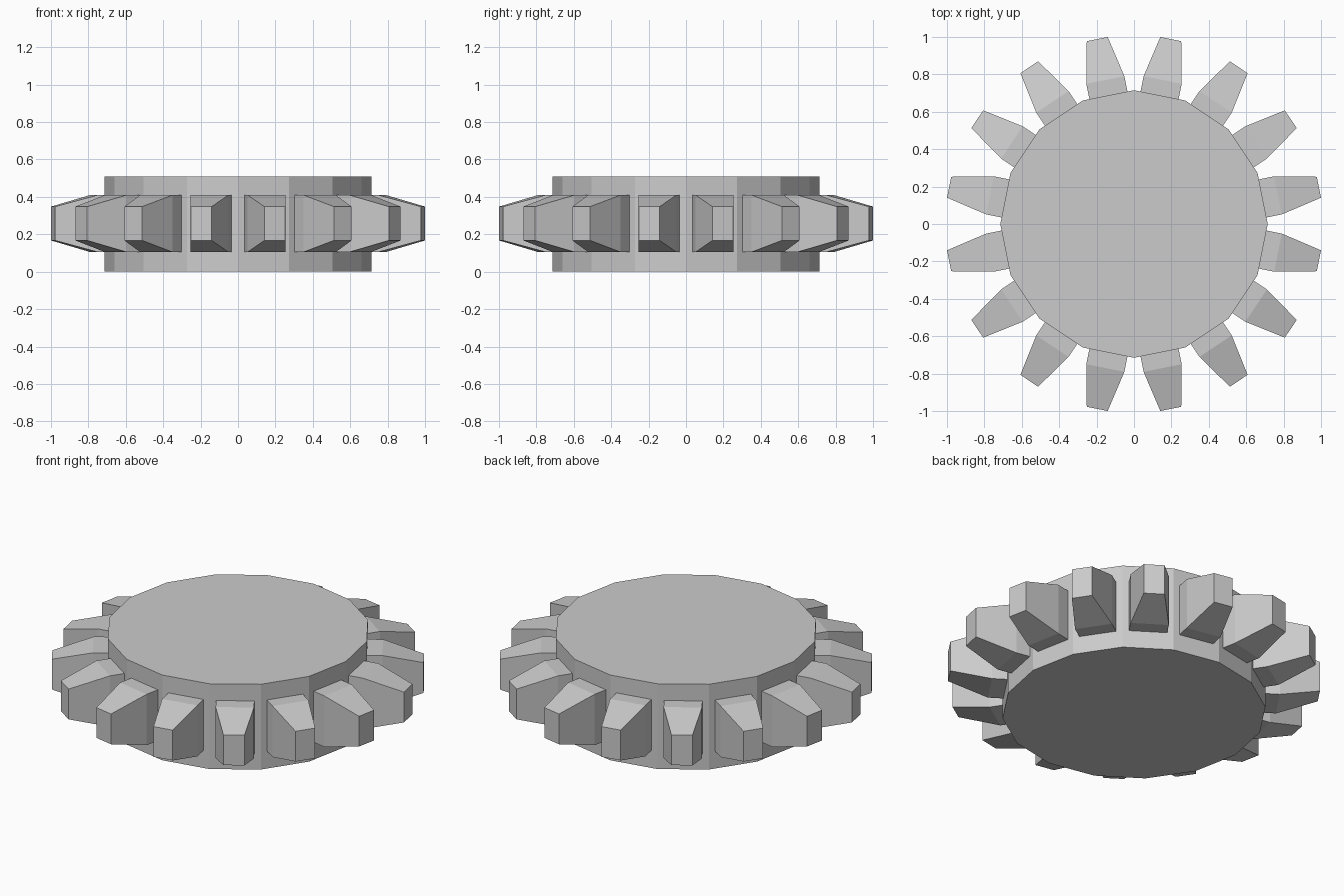
import bpy, bmesh, math
from mathutils import Matrix

if "Cube" in bpy.data.objects:
    bpy.data.objects.remove(bpy.data.objects["Cube"])

SIDES = 16
BODY_R, HEIGHT = 0.715, 0.51


def finish(bm, name):
    bmesh.ops.recalc_face_normals(bm, faces=bm.faces)
    mesh = bpy.data.meshes.new(name)
    bm.to_mesh(mesh)
    bm.free()
    obj = bpy.data.objects.new(name, mesh)
    bpy.context.collection.objects.link(obj)
    return obj


# Flat sixteen-sided hub disc, with corners on the x and y axes
bm = bmesh.new()
ring = [bm.verts.new((BODY_R * math.cos(math.tau * i / SIDES),
                      BODY_R * math.sin(math.tau * i / SIDES), 0)) for i in range(SIDES)]
base = bm.faces.new(ring)
top = bmesh.ops.extrude_face_region(bm, geom=[base], use_keep_orig=True)
bmesh.ops.translate(bm, vec=(0, 0, HEIGHT),
                    verts=[v for v in top["geom"] if isinstance(v, bmesh.types.BMVert)])
finish(bm, "hub_disc")

# Tooth cross-sections along the radius: (radius, half width, z low, z high)
SECTIONS = [(0.69, 0.104, 0.105, 0.41),
            (0.785, 0.104, 0.105, 0.41),
            (1.008, 0.057, 0.167, 0.348)]

# One tapered tooth in the middle of each hub side
for n in range(SIDES):
    bm = bmesh.new()
    loops = [[bm.verts.new(p) for p in ((r, -w, lo), (r, w, lo), (r, w, hi), (r, -w, hi))]
             for r, w, lo, hi in SECTIONS]
    for a, b in zip(loops, loops[1:]):
        for i in range(4):
            j = (i + 1) % 4
            bm.faces.new((a[i], a[j], b[j], b[i]))
    bm.faces.new(loops[0])
    bm.faces.new(loops[-1])
    turn = Matrix.Rotation(math.tau * (n + 0.5) / SIDES, 4, 'Z')
    bmesh.ops.transform(bm, matrix=turn, verts=bm.verts)
    finish(bm, f"tooth_{n + 1}")
